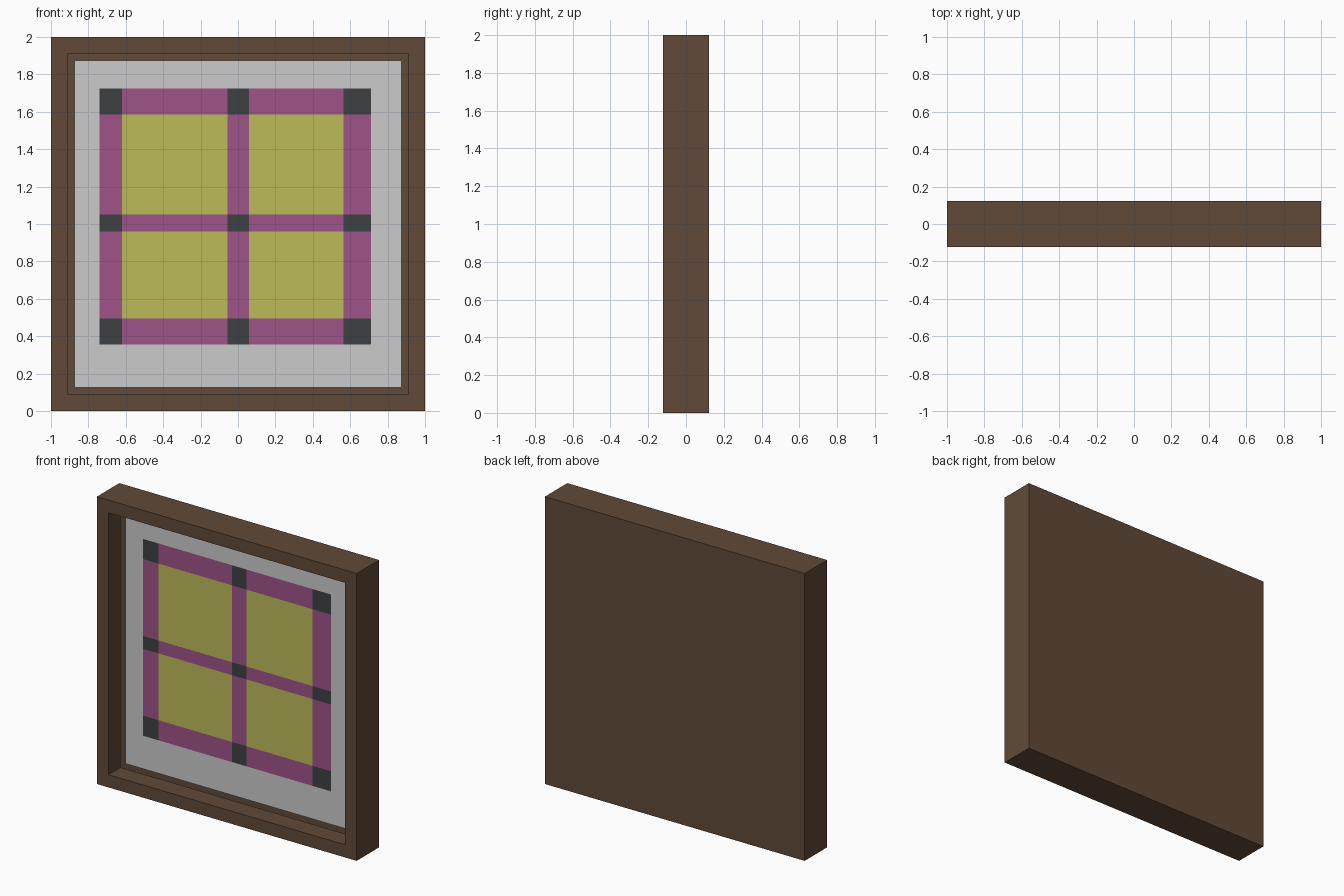
import bpy, bmesh
from mathutils import Vector

if "Cube" in bpy.data.objects:
    bpy.data.objects.remove(bpy.data.objects["Cube"])

BORDER, HALF_DEPTH, PANEL_Y = 0.125, 0.123, 0.01


def linear(c):
    return c / 12.92 if c <= 0.04045 else ((c + 0.055) / 1.055) ** 2.4


def material(name, rgb):
    mat = bpy.data.materials.new(name)
    mat.diffuse_color = (*[linear(c) for c in rgb], 1)
    mat.use_nodes = True
    mat.node_tree.nodes["Principled BSDF"].inputs["Base Color"].default_value = mat.diffuse_color
    return mat


def add_object(name, bm, mat=None):
    mesh = bpy.data.meshes.new(name)
    bm.to_mesh(mesh)
    bm.free()
    obj = bpy.data.objects.new(name, mesh)
    bpy.context.collection.objects.link(obj)
    if mat:
        mesh.materials.append(mat)
    return obj


# Frame: slab with an open pocket sunk into the front, floored by the panel
bm = bmesh.new()
bmesh.ops.create_cube(bm, size=2)
bmesh.ops.scale(bm, vec=(1, HALF_DEPTH, 1), verts=bm.verts)
bmesh.ops.translate(bm, vec=(0, 0, 1), verts=bm.verts)
front = min(bm.faces, key=lambda f: f.calc_center_median().y)
bmesh.ops.inset_region(bm, faces=[front], thickness=BORDER)
pocket = bmesh.ops.extrude_discrete_faces(bm, faces=[front])["faces"][0]
bmesh.ops.translate(bm, vec=(0, PANEL_Y + HALF_DEPTH, 0), verts=pocket.verts)
bmesh.ops.delete(bm, geom=[pocket], context='FACES_ONLY')
add_object("frame", bm, material("brown_wood", (0.38, 0.29, 0.22)))

# Panel: one flat grid of cells, sorted into the painted window pattern
xs = [BORDER - 1, -0.74, -0.62, -0.055, 0.06, 0.565, 0.71, 1 - BORDER]
zs = [BORDER, 0.355, 0.495, 0.96, 1.05, 1.585, 1.725, 2 - BORDER]
cells = {"backing_mat": [], "window_panes": [], "window_bars": [], "bar_joints": []}
for i in range(7):
    for k in range(7):
        if i in (0, 6) or k in (0, 6):
            part = "backing_mat"
        else:
            part = ("window_panes", "window_bars", "bar_joints")[i % 2 + k % 2]
        cells[part].append((i, k))

paint = {
    "window_panes": material("yellow", (0.74, 0.735, 0.35)),
    "window_bars": material("plum", (0.62, 0.325, 0.53)),
    "bar_joints": material("charcoal", (0.24, 0.25, 0.26)),
}
for part, places in cells.items():
    bm = bmesh.new()
    for i, k in places:
        corners = [(i, k), (i + 1, k), (i + 1, k + 1), (i, k + 1)]
        bm.faces.new([bm.verts.new(Vector((xs[a], PANEL_Y, zs[b]))) for a, b in corners])
    bmesh.ops.remove_doubles(bm, verts=bm.verts, dist=0.0001)
    add_object(part, bm, paint.get(part))
